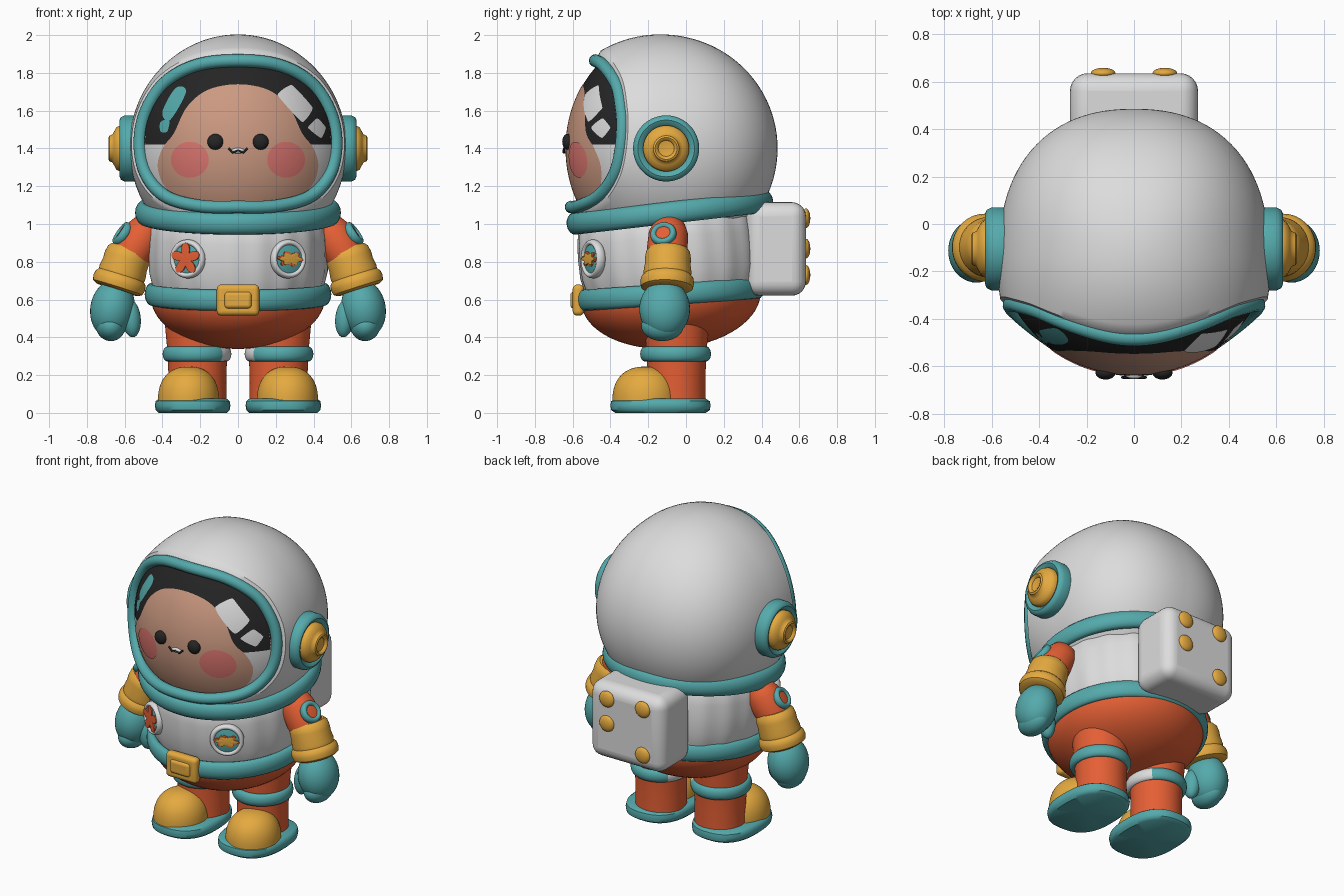
import bpy, bmesh, math
from mathutils import Vector, Matrix

cube = bpy.data.objects.get("Cube")
if cube:
    bpy.data.objects.remove(cube, do_unlink=True)


def material(name, r, g, b):
    m = bpy.data.materials.new(name)
    m.use_nodes = True
    m.diffuse_color = (r, g, b, 1)
    bsdf = m.node_tree.nodes["Principled BSDF"]
    bsdf.inputs["Base Color"].default_value = (r, g, b, 1)
    bsdf.inputs["Roughness"].default_value = 0.6
    return m


WHITE = material("suit white", .72, .72, .72)
TEAL = material("teal trim", .09, .40, .41)
YELLOW = material("warm yellow", .78, .40, .05)
ORANGE = material("suit orange", .78, .115, .035)
SKIN = material("skin", .60, .32, .22)
PINK = material("cheek pink", .72, .18, .16)
BLACK = material("black", .018, .018, .018)


def finish(obj, mat):
    """Assign the material and smooth all but sharp edges."""
    obj.data.materials.append(mat)
    bpy.ops.object.select_all(action='DESELECT')
    obj.select_set(True)
    bpy.context.view_layer.objects.active = obj
    bpy.ops.object.shade_smooth_by_angle(angle=math.radians(42))
    return obj


def build(name, verts, faces, mat, recalc=True):
    bm = bmesh.new()
    vs = [bm.verts.new(v) for v in verts]
    for f in faces:
        bm.faces.new([vs[i] for i in f])
    bmesh.ops.remove_doubles(bm, verts=bm.verts, dist=1e-5)
    if recalc:
        bmesh.ops.recalc_face_normals(bm, faces=bm.faces)
    me = bpy.data.meshes.new(name)
    bm.to_mesh(me)
    bm.free()
    obj = bpy.data.objects.new(name, me)
    bpy.context.collection.objects.link(obj)
    return finish(obj, mat)


def strips(rows, n):
    """Quads joining consecutive closed rows of n vertices."""
    return [(r * n + i, r * n + (i + 1) % n, (r + 1) * n + (i + 1) % n, (r + 1) * n + i)
            for r in range(rows - 1) for i in range(n)]


def lathe(name, profile, mat, loc, axis=(0, 0, 1), sy=1, seg=60, shape=lambda a: 1):
    """Turn a (radius, height) profile about an axis; shape varies radius by angle."""
    ax = Vector(axis).normalized()
    q = ax.to_track_quat('Z', 'Y') if abs(ax.z) < .1 else Vector((0, 0, 1)).rotation_difference(ax)
    verts = []
    for r, h in profile:
        for i in range(seg):
            a = math.tau * i / seg
            k = r * shape(a)
            verts.append(q @ Vector((k * math.cos(a), k * math.sin(a) * sy, h)) + Vector(loc))
    return build(name, verts, strips(len(profile), seg), mat)


def hoop(r, t, h):
    """Closed oval profile for a padded band."""
    return [(r + t * math.cos(math.tau * i / 16), h * math.sin(math.tau * i / 16)) for i in range(17)]


def dome(r, h, power=1):
    """Quarter-round profile from the rim at height 0 to the pole."""
    return [(r * max(0, math.cos(i * math.pi / 32)) ** power, h * math.sin(i * math.pi / 32) ** power)
            for i in range(16)] + [(0, h)]


def ball(name, loc, radii, mat, tilt=0):
    bpy.ops.mesh.primitive_uv_sphere_add(segments=40, ring_count=24, radius=1)
    obj = bpy.context.object
    obj.name = name
    obj.data.transform(Matrix.Translation(loc) @ Matrix.Rotation(tilt, 4, 'Y')
                       @ Matrix.Diagonal((*radii, 1)))
    return finish(obj, mat)


def box(name, loc, dims, bevel, mat):
    bpy.ops.mesh.primitive_cube_add(size=1)
    obj = bpy.context.object
    obj.name = name
    obj.data.transform(Matrix.Translation(loc) @ Matrix.Diagonal((*dims, 1)))
    mod = obj.modifiers.new("rounding", 'BEVEL')
    mod.width, mod.segments = bevel, 6
    return finish(obj, mat)


def tube(name, pts, radius, mat, cyclic=False):
    cu = bpy.data.curves.new(name, 'CURVE')
    cu.dimensions, cu.bevel_depth, cu.bevel_resolution = '3D', radius, 4
    cu.use_fill_caps = True
    sp = cu.splines.new('POLY')
    sp.points.add(len(pts) - 1)
    for p, co in zip(sp.points, pts):
        p.co = (*co, 1)
    sp.use_cyclic_u = cyclic
    obj = bpy.data.objects.new(name, cu)
    bpy.context.collection.objects.link(obj)
    bpy.ops.object.select_all(action='DESELECT')
    obj.select_set(True)
    bpy.context.view_layer.objects.active = obj
    bpy.ops.object.convert(target='MESH')
    return finish(bpy.context.object, mat)


def spline(pts, n=8, k=.5):
    """Closed smooth outline through points; small k keeps straighter edges."""
    out = []
    for i in range(len(pts)):
        p0, p1, p2, p3 = (Vector(pts[(i + j) % len(pts)]) for j in (-1, 0, 1, 2))
        for s in range(n):
            t = s / n
            out.append((2*t**3 - 3*t*t + 1) * p1 + (t**3 - 2*t*t + t) * k * (p2 - p0)
                       + (3*t*t - 2*t**3) * p2 + (t**3 - t*t) * k * (p3 - p1))
    return out


def mirrored(half):
    return half + [(-x, z) for x, z in half[-2:0:-1]]


# Helmet ellipsoid, shared by the shell, visor and face
HX, HZ, CY, CZ = .565, .6, -.12, 1.4


def depth(x, z):
    return math.sqrt(max(0, 1 - (x / HX) ** 2 - ((z - CZ) / HZ) ** 2))


def on_visor(x, z, lift=0):
    return Vector((x, CY - (.51 + lift) * depth(x, z), z))


def patch(name, outline, mat, lift):
    """Thin painted area laid over the visor."""
    n, rows = len(outline), 14
    c = sum(outline, Vector((0, 0))) / n
    verts = [on_visor(*c.lerp(p, r / rows), lift) for r in range(rows + 1) for p in outline]
    obj = build(name, verts, strips(rows + 1, n), mat, recalc=False)
    if sum(p.normal.y for p in obj.data.polygons) > 0:
        obj.data.flip_normals()


# Helmet shell, swept from a flared opening to a full, rounded back
rim = spline(mirrored([(0, 1.865), (.22, 1.84), (.39, 1.745), (.49, 1.59), (.52, 1.42),
                       (.485, 1.26), (.38, 1.145), (.2, 1.095), (0, 1.09)]))
shell, rows = [], 36
for r in range(rows + 1):
    t = r / rows
    flare = 1 + (.075 * (1 - t) ** 7 if r else 0)
    for p in rim:
        d = Vector((p.x / HX, -depth(p.x, p.y), (p.y - CZ) / HZ)).normalized().slerp(Vector((0, 1, 0)), t)
        full = 1
        if d.y > 0:
            full = math.hypot(d.x, d.y) / (abs(d.x) ** 2.3 + d.y ** 2.3) ** (1 / 2.3)
        shell.append((d.x * HX * flare * full, CY + d.y * full * (.57 if d.y < 0 else .605),
                      CZ + d.z * HZ * flare))
build("helmet_shell", shell, strips(rows + 1, len(rim)), WHITE)
tube("visor_ring", [(p.x, CY - .57 * depth(p.x, p.y), p.y) for p in rim], .034, TEAL, True)

# Visor and face
centre = Vector((0, 1.47))
patch("visor", [centre + (p - centre) * 1.02 for p in rim], WHITE, 0)
patch("dark_visor_top", [Vector((p.x, max(p.y, 1.42))) for p in rim], BLACK, .004)
patch("face", spline(mirrored([(0, 1.74), (.16, 1.71), (.27, 1.62), (.34, 1.48), (.4, 1.4),
                               (.425, 1.3), (.38, 1.19), (.26, 1.125), (0, 1.105)])), SKIN, .008)
patch("teal_glint", spline([(-.4, 1.594), (-.33, 1.72), (-.275, 1.7), (-.36, 1.55)]), TEAL, .012)
patch("small_teal_glint", spline([(-.41, 1.54), (-.365, 1.55), (-.375, 1.49), (-.41, 1.49)]), TEAL, .012)
patch("white_glint", spline([(.21, 1.683), (.285, 1.736), (.395, 1.615), (.34, 1.54)], k=.2), WHITE, .012)
patch("small_white_glint", spline([(.37, 1.51), (.42, 1.56), (.465, 1.51), (.44, 1.455)], k=.2), WHITE, .012)
for s in (1, -1):
    cheek = [Vector((s * .255 + .1 * math.cos(math.tau * i / 40), 1.34 + .095 * math.sin(math.tau * i / 40)))
             for i in range(40)]
    patch("cheek", cheek, PINK, .013)
    ball("eye", on_visor(s * .12, 1.435, .01), (.042, .028, .042), BLACK)
ball("muzzle", on_visor(0, 1.388, .008), (.034, .014, .015), WHITE)
tube("mouth", [on_visor(x, z, .018) for x, z in
               ((-.05, 1.4), (-.028, 1.378), (0, 1.39), (.028, 1.378), (.05, 1.4))], .006, BLACK)

# Torso
lathe("jacket", [(.43, -.22), (.45, -.17), (.472, -.08), (.475, .02), (.472, .1), (.46, .18), (.42, .24)],
      WHITE, (0, -.08, .83), (0, -.09, 1), 1.03, 120, lambda a: 1 + .007 * math.cos(19 * a))
lathe("collar_band", hoop(.505, .04, .058), TEAL, (0, -.085, 1.06), (0, -.116, 1), 1.01, 80)
lathe("belt", hoop(.462, .032, .056), TEAL, (0, -.085, .628), (0, -.07, 1), 1.01, 80)
lathe("belly", dome(.462, .275), ORANGE, (0, -.08, .615), (0, .07, -1), 1.03, 80)
box("buckle", (0, -.57, .597), (.225, .06, .165), .025, YELLOW)
box("buckle_centre", (0, -.585, .597), (.145, .055, .09), .02, YELLOW)

# Backpack with buttons
box("backpack", (0, .475, .868), (.54, .32, .495), .075, WHITE)
for x, z in ((.13, 1.03), (.13, .87), (-.13, 1.03), (-.13, .73)):
    ball("backpack_button", (x, .635, z), (.052, .023, .052), YELLOW)

for s in (1, -1):
    # Ear pods
    pod = (s * .55, -.105, 1.4)
    lathe("ear_pod", [(.165, -.06), (.175, 0), (.175, .05), (.165, .07), (.15, .077), (.135, .07),
                      (.12, .055), (0, .055)], TEAL, pod, (s, 0, 0))
    lathe("ear_cap", [(.122, .04), (.122, .075), (.112, .094), (.088, .107), (.074, .115), (.068, .131),
                      (.058, .136), (.048, .131), (.042, .12), (0, .112)], YELLOW, pod, (s, 0, 0))

    # Chest badges
    spot, out = (s * .265, -.492, .815), (s * .47, -.88, 0)
    lathe("badge_rim", hoop(.087, .016, .026), WHITE, spot, out)
    lathe("badge_disc", [(0, .026), (.05, .022), (.087, .012), (.087, -.03)], TEAL, spot, out)
    if s < 0:
        lathe("leaf_emblem", [(0, .034), (.086, .03), (.086, .022)], ORANGE, spot, out, 1, 120,
              lambda a: .42 + .58 * abs(math.cos(2.5 * (a - math.pi / 2))) ** 1.1)
    else:
        lathe("emblem_shadow", [(0, .03), (.078, .027), (.078, .018)], ORANGE, spot, out, .55, 120,
              lambda a: .85 + .15 * math.cos(6 * a + 1))
        lathe("wavy_emblem", [(0, .036), (.07, .032), (.07, .024)], YELLOW, spot, out, .5, 120,
              lambda a: .85 + .15 * math.cos(6 * a))

    # Arms
    lathe("sleeve", [(0, 0), (.05, .012), (.085, .045), (.105, .1), (.107, .2), (.1, .265), (0, .28)], ORANGE,
          (s * .445, -.085, 1.03), (s * .14, -.02, -.22))
    patch_spot, patch_axis = (s * .612, -.12, .947), (s * .78, -.15, .55)
    lathe("shoulder_ring", hoop(.052, .018, .024), TEAL, patch_spot, patch_axis)
    lathe("shoulder_patch", [(0, .02), (.05, .012), (.05, -.03)], ORANGE, patch_spot, patch_axis)
    lathe("cuff", [(.06, -.03), (.1, -.033), (.116, -.015), (.122, .02), (.121, .055), (.127, .095),
                   (.125, .115), (.138, .13), (.143, .155), (.137, .182), (.115, .195), (.06, .19)], YELLOW,
          (s * .582, -.095, .838), (s * .3, -.03, -.95))
    ball("mitten", (s * .664, -.113, .55), (.118, .134, .155), TEAL, -s * .15)
    ball("mitten_fingers", (s * .674, -.125, .46), (.078, .112, .08), TEAL, s * .35)
    ball("mitten_thumb", (s * .565, -.135, .5), (.05, .055, .1), TEAL, s * .1)

    # Legs and boots
    lathe("leg", [(0, .04), (.155, .04), (.153, .2), (.16, .34), (.175, .5), (0, .52)], ORANGE,
          (s * .215, -.05, 0))
    band = lathe("leg_band", hoop(.157, .025, .04), TEAL, (s * .217, -.055, .312), sy=1.03)
    band.data.materials.append(WHITE)
    for f in band.data.polygons:
        if s * f.center.x < .085:
            f.material_index = 1
    lathe("sole", [(0, 0), (.18, 0), (.196, .015), (.2, .04), (.196, .062), (.18, .075), (0, .075)], TEAL,
          (s * .24, -.135, 0), sy=1.33,
          shape=lambda a: (abs(math.cos(a)) ** 2.5 + abs(math.sin(a)) ** 2.5) ** -.4)
    lathe("boot_toe", dome(.162, .185, .85), YELLOW, (s * .262, -.215, .06), sy=1.08)
